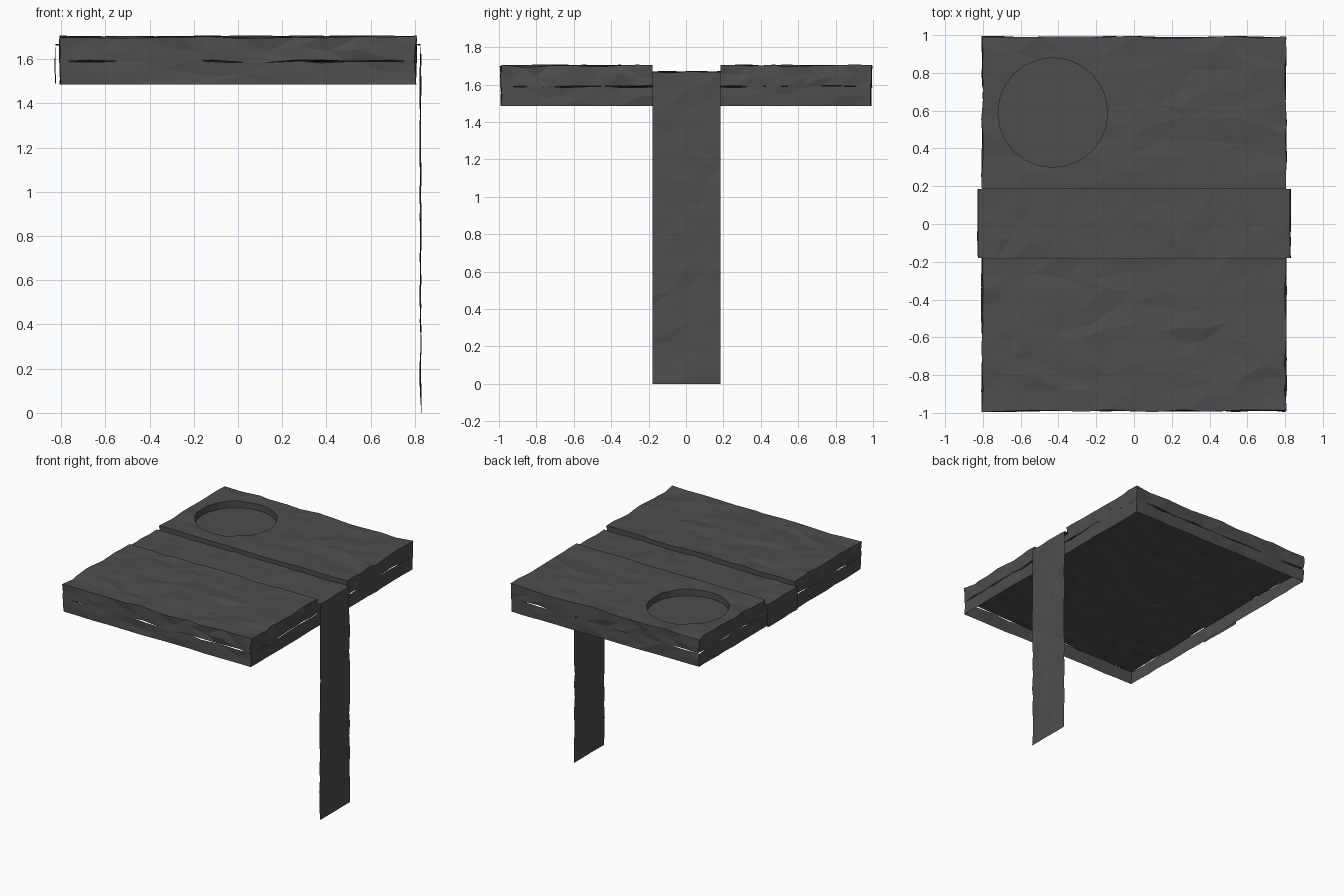
import bpy, bmesh, random
from math import ceil
from mathutils import Vector, Matrix

if "Cube" in bpy.data.objects:
    bpy.data.objects.remove(bpy.data.objects["Cube"])

random.seed(4)
dark = bpy.data.materials.new("dark_stone")
dark.diffuse_color = (0.075, 0.075, 0.075, 1)
dark.use_nodes = True
dark.node_tree.nodes["Principled BSDF"].inputs["Base Color"].default_value = dark.diffuse_color


def finish(name, bm):
    me = bpy.data.meshes.new(name)
    bm.to_mesh(me)
    bm.free()
    me.materials.append(dark)
    ob = bpy.data.objects.new(name, me)
    bpy.context.collection.objects.link(ob)
    return ob


def jitter(a):
    return random.uniform(-a, a)


def rough_strip(name, path, y0, y1, rows, step, amp):
    """Rough sheet: an x-z path swept between y0 and y1."""
    pts = [(Vector(path[0]), True)]
    for a, b in zip(path, path[1:]):
        a, b = Vector(a), Vector(b)
        n = max(1, ceil((b - a).length / step))
        pts += [(a.lerp(b, k / n), k == n) for k in range(1, n + 1)]
    bm = bmesh.new()
    grid = []
    for p, corner in pts:
        row = []
        for r in range(rows + 1):
            flat = p.y > path[1][1] - 0.01
            along = 0 if corner else jitter(step * 0.3)
            across = jitter(amp)
            dx, dz = (along, across) if flat else (across, 0 if corner else along)
            y = y0 + (y1 - y0) * r / rows
            if 0 < r < rows:
                y += jitter(0.02)
            row.append(bm.verts.new((p.x + dx, y, p.y + dz)))
        grid.append(row)
    for a, b in zip(grid, grid[1:]):
        for r in range(rows):
            bm.faces.new((a[r], a[r + 1], b[r + 1], b[r]))
    bmesh.ops.triangulate(bm, faces=bm.faces[:])
    return finish(name, bm)


def box(bm, lo, hi):
    lo, hi = Vector(lo), Vector(hi)
    m = Matrix.Translation((lo + hi) / 2) @ Matrix.Diagonal((*(hi - lo), 1))
    bmesh.ops.create_cube(bm, size=1, matrix=m)


def rough_box(name, lo, hi, step, amp, tray=False, flat_bottom=False):
    """Box sliced into a grid with chipped, irregular flat facets."""
    bm = bmesh.new()
    box(bm, lo, hi)
    if tray:
        caps = [f for f in bm.faces if abs(f.normal.z) > 0.5]
        bmesh.ops.delete(bm, geom=caps, context='FACES_ONLY')
    for ax in range(3):
        n = max(1, round((hi[ax] - lo[ax]) / step[ax]))
        normal = Vector((0, 0, 0))
        normal[ax] = 1
        for k in range(1, n):
            bmesh.ops.bisect_plane(bm, geom=bm.verts[:] + bm.edges[:] + bm.faces[:],
                                   plane_co=normal * (lo[ax] + (hi[ax] - lo[ax]) * k / n),
                                   plane_no=normal)
    for v in bm.verts:
        for ax in range(3):
            bottom = ax == 2 and abs(v.co.z - lo[2]) < 1e-4
            edge = min(abs(v.co[ax] - lo[ax]), abs(v.co[ax] - hi[ax])) < 1e-4
            if bottom and flat_bottom:
                continue
            v.co[ax] += jitter(amp if edge else step[ax] * 0.3)
    bmesh.ops.triangulate(bm, faces=bm.faces[:])
    return finish(name, bm)


def cut(target, cutter):
    cutter.hide_render = True
    mod = target.modifiers.new("cut", 'BOOLEAN')
    mod.operation = 'DIFFERENCE'
    mod.solver = 'EXACT'
    mod.object = cutter
    bpy.context.view_layer.objects.active = target
    bpy.ops.object.modifier_apply(modifier=mod.name)
    bpy.data.objects.remove(cutter)


# Upper slab, solid
slab = rough_box("upper_slab", (-0.803, -0.99, 1.59), (0.803, 0.99, 1.70),
                 (0.13, 0.09, 0.055), 0.007)

# Groove across the slab for the strap
bm = bmesh.new()
box(bm, (-1, -0.18, 1.65), (1, 0.185, 1.8))
cut(slab, finish("groove_cutter", bm))

# Round recess in the top
bm = bmesh.new()
bmesh.ops.create_cone(bm, cap_ends=True, segments=24, radius1=0.29, radius2=0.29,
                      depth=0.2, matrix=Matrix.Translation((-0.43, 0.59, 1.75)))
cut(slab, finish("recess_cutter", bm))

# Lower rim: thin walls, open below
rough_box("lower_rim", (-0.803, -0.988, 1.485), (0.803, 0.988, 1.588),
          (0.13, 0.11, 0.055), 0.005, tray=True, flat_bottom=True)

# Strap: short flap on the left, across the groove, long drop on the right
rough_strip("strap", [(-0.826, 1.49), (-0.826, 1.667), (0.826, 1.667), (0.826, 0)],
            -0.18, 0.185, 4, 0.1, 0.005)
